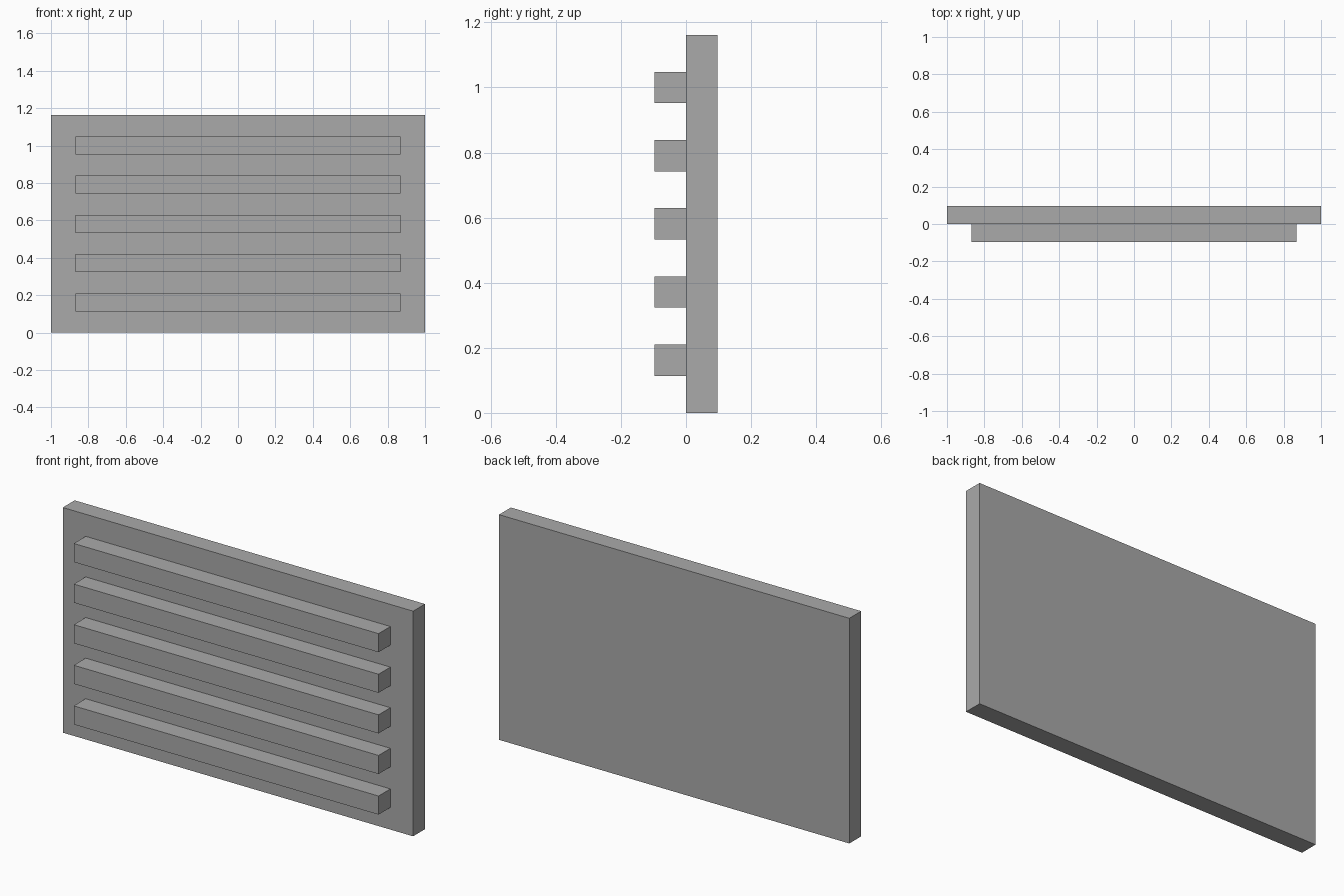
import bpy

if "Cube" in bpy.data.objects:
    bpy.data.objects.remove(bpy.data.objects["Cube"])

grey = bpy.data.materials.new("grey")
grey.diffuse_color = (0.4, 0.4, 0.4, 1)
grey.use_nodes = True
grey.node_tree.nodes["Principled BSDF"].inputs["Base Color"].default_value = grey.diffuse_color


def box(name, lo, hi):
    """Axis-aligned box between two corners."""
    bpy.ops.mesh.primitive_cube_add(size=1, location=[(a + b) / 2 for a, b in zip(lo, hi)])
    ob = bpy.context.object
    ob.name = name
    ob.scale = [b - a for a, b in zip(lo, hi)]
    bpy.ops.object.transform_apply(location=False, rotation=False, scale=True)
    ob.data.materials.append(grey)
    return ob


DEPTH = 0.0965   # panel thickness and slat depth
HEIGHT = 1.162
PITCH = 0.2095

# Back panel
box("back_panel", (-1, 0, 0), (1, DEPTH, HEIGHT))

# Five horizontal slats on the front
for i in range(5):
    z = HEIGHT / 2 + (i - 2) * PITCH
    box(f"slat_{i + 1}", (-0.87, -DEPTH, z - 0.048), (0.87, 0, z + 0.048))
